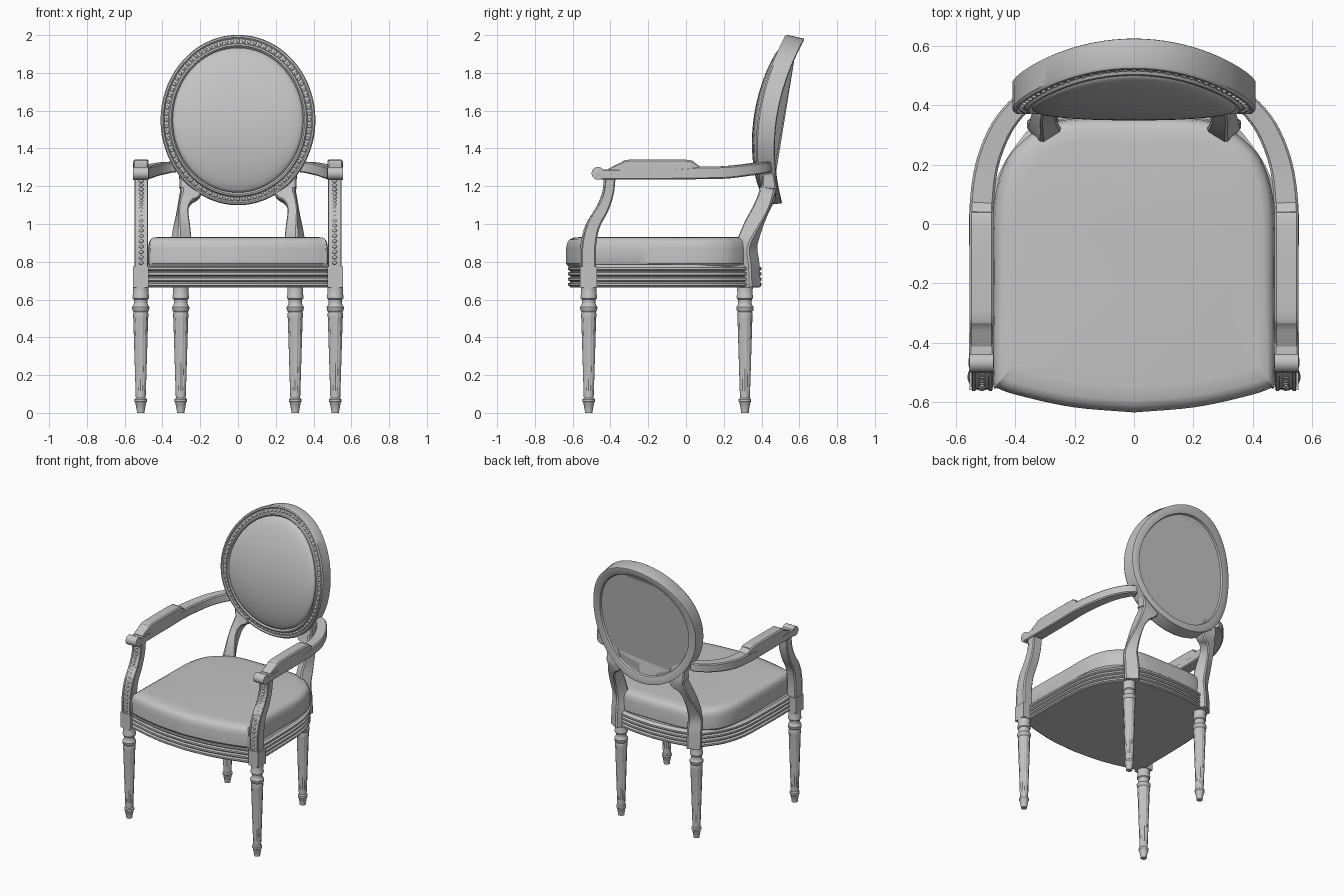
import bpy, bmesh, math
from mathutils import Vector, Matrix

if "Cube" in bpy.data.objects:
    bpy.data.objects.remove(bpy.data.objects["Cube"])

GREY = (0.55, 0.55, 0.55, 1)
mat = bpy.data.materials.new("plain_grey")
mat.use_nodes = True
mat.diffuse_color = GREY
mat.node_tree.nodes["Principled BSDF"].inputs["Base Color"].default_value = GREY
SIDES = ((1, "left"), (-1, "right"))


def finish(name, bm, angle=35):
    bmesh.ops.recalc_face_normals(bm, faces=bm.faces)
    mesh = bpy.data.meshes.new(name)
    bm.to_mesh(mesh)
    bm.free()
    mesh.materials.append(mat)
    ob = bpy.data.objects.new(name, mesh)
    bpy.context.collection.objects.link(ob)
    bpy.ops.object.select_all(action='DESELECT')
    ob.select_set(True)
    bpy.context.view_layer.objects.active = ob
    bpy.ops.object.shade_smooth_by_angle(angle=math.radians(angle))


def loft(name, rings, caps=True, wrap=False, angle=35):
    """Skin a list of equal closed rings."""
    bm = bmesh.new()
    vr = [[bm.verts.new(p) for p in ring] for ring in rings]
    n = len(vr[0])
    pairs = list(zip(vr, vr[1:])) + ([(vr[-1], vr[0])] if wrap else [])
    for a, b in pairs:
        for i in range(n):
            j = (i + 1) % n
            bm.faces.new((a[i], a[j], b[j], b[i]))
    if caps:
        bm.faces.new(vr[0])
        bm.faces.new(vr[-1])
    finish(name, bm, angle)


def smooth(points, steps=4):
    """Catmull-Rom curve through points of any dimension."""
    P = [Vector(p) for p in points]
    P = [P[0] * 2 - P[1]] + P + [P[-1] * 2 - P[-2]]
    out = []
    for a, b, c, d in zip(P, P[1:], P[2:], P[3:]):
        for k in range(steps):
            t = k / steps
            out.append(b + (c - a) * (t / 2) + (a * 2 - b * 5 + c * 4 - d) * (t * t / 2)
                       + (b * 3 - a - c * 3 + d) * (t ** 3 / 2))
    return out + [P[-2]]


def sweep(name, stations, ref, s=1, steps=4, bevel=0.22):
    """Bevelled bar; each station is x, y, z, half width, half height, twist."""
    st = smooth(stations, steps)
    rings = []
    for i, q in enumerate(st):
        c = Vector(q[:3])
        t = Vector(st[min(i + 1, len(st) - 1)][:3]) - Vector(st[max(i - 1, 0)][:3])
        t.normalize()
        side = t.cross(Vector(ref)).normalized()
        up = side.cross(t)
        w, h, tw = q[3], q[4], q[5]
        b = bevel * min(w, h)
        ring = []
        for u, v in ((w, h - b), (w - b, h), (b - w, h), (-w, h - b),
                     (-w, b - h), (b - w, -h), (w - b, -h), (w, b - h)):
            u, v = u * math.cos(tw) - v * math.sin(tw), u * math.sin(tw) + v * math.cos(tw)
            p = c + side * u + up * v
            ring.append((s * p.x, p.y, p.z))
        rings.append(ring)
    loft(name, rings)


def beads(name, spots, size):
    bm = bmesh.new()
    for p in spots:
        bmesh.ops.create_icosphere(bm, subdivisions=1, radius=1,
                                   matrix=Matrix.Translation(p) @ Matrix.Diagonal((*size, 1)))
    finish(name, bm, 60)


# Seat: mirrored outlines stacked with a stepped inset
def seat_stack(name, half, profile):
    pts = smooth(half, 5)
    loop = pts + [Vector((-p.x, p.y)) for p in reversed(pts[1:-1])]
    loft(name, [[(*(p * (1 - inset / p.length)), z) for p in loop] for z, inset in profile])


rail = [(0, -.625), (.2, -.61), (.38, -.57), (.49, -.53), (.505, -.45), (.505, -.2),
        (.495, .02), (.455, .17), (.39, .275), (.32, .345), (.18, .385), (0, .4)]
ridges = [(.665, .012)]
for k in range(4):
    z = .668 + k * .028
    ridges += [(z, .012), (z + .006, 0), (z + .018, 0), (z + .024, .014)]
seat_stack("seat_rail", rail, ridges + [(.785, .02)])

cushion = [(0, -.635), (.2, -.618), (.36, -.585), (.455, -.555), (.475, -.52), (.475, -.2),
           (.472, .06), (.437, .2), (.38, .275), (.3, .33), (.2, .355), (0, .36)]
seat_stack("seat_cushion", cushion,
           [(.775, .012), (.79, 0), (.87, 0), (.9, .006), (.918, .018), (.928, .04), (.932, .09)])


# Oval back: bowed from top to bottom, d is depth towards the front
def back_point(u, v, d):
    bow = v + .145
    return Vector((u, .47 + .47 * bow * bow - d, 1.545 + v + .4 * bow * d))


def oval(inset, d, n=72, t=1):
    return [back_point(t * (.41 - inset) * math.cos(math.tau * k / n),
                       t * (.435 - inset) * math.sin(math.tau * k / n), d) for k in range(n)]


frame = [(0, .004), (0, .092), (.006, .1), (.014, .1), (.02, .09), (.042, .09), (.048, .099),
         (.056, .099), (.062, .085), (.072, .07), (.072, .012), (.06, .012), (.054, 0), (.006, 0)]
loft("back_oval_frame", [oval(i, d) for i, d in frame], caps=False, wrap=True)
beads("back_frame_carving", oval(.031, .091, 80), (.011, .008, .011))
loft("back_cushion", [oval(.064, .085 + .038 * (1 - t * t) ** .35, t=t)
                      for t in (1, .99, .96, .9, .8, .65, .5, .35, .2, .05)], angle=60)
loft("back_panel", [oval(.064, .01, t=t) for t in (1, .75, .5, .25, .03)], angle=60)


# Turned leg with flutes between the collar and the foot
def leg(name, x, y):
    profile = [(0, .02), (.012, .021), (.055, .029), (.06, .033), (.072, .033), (.078, .026),
               (.1, .027), (.12, .028), (.5, .04), (.525, .041), (.535, .038), (.542, .044),
               (.56, .046), (.572, .038), (.585, .035), (.6, .037), (.606, .043), (.62, .044),
               (.628, .04), (.668, .042)]
    rings = []
    for z, r in profile:
        fluted = .11 < z < .51
        ring = []
        for k in range(36):
            a = math.tau * k / 36
            q = r * (.86 if fluted and k % 3 == 0 else 1)
            ring.append((x + q * math.cos(a), y + q * math.sin(a), z))
        rings.append(ring)
    loft(name, rings)


# Scrolled hand grip: a short lathe along x
def scroll(name, x, y, z):
    ends = [(.012, .043), (.022, .041), (.034, .041)]
    stations = [(-w, r) for r, w in ends] + [(w, r) for r, w in reversed(ends)]
    turns = [math.tau * k / 20 for k in range(20)]
    loft(name, [[(x + w, y + r * math.cos(a), z + r * math.sin(a)) for a in turns]
                for w, r in stations])


upright = [(.512, -.515, .765, .036, .04, 0), (.512, -.515, .88, .036, .039, 0),
           (.512, -.492, .99, .035, .036, 0), (.512, -.442, 1.08, .035, .032, 0),
           (.512, -.411, 1.16, .035, .028, 0), (.512, -.4, 1.25, .036, .028, 0)]
post = [(.3, .335, .665, .05, .045, .6), (.3, .33, .78, .05, .045, .6),
        (.3, .322, .88, .046, .043, .6), (.299, .352, .98, .034, .044, .4),
        (.294, .393, 1.07, .027, .042, .1), (.276, .42, 1.13, .036, .042, 0),
        (.248, .437, 1.18, .062, .042, 0), (.258, .438, 1.25, .055, .034, 0),
        (.29, .43, 1.32, .03, .03, 0)]
arm = [(.514, -.465, 1.262, .042, .027, 0), (.514, -.33, 1.262, .041, .026, 0),
       (.514, -.1, 1.263, .041, .027, 0), (.513, .06, 1.27, .041, .033, 0),
       (.495, .2, 1.273, .039, .033, 0), (.448, .32, 1.286, .037, .031, 0),
       (.385, .4, 1.298, .034, .03, 0), (.34, .425, 1.302, .029, .028, 0)]
pad = [(.514, -.41, 1.28, .036, .012, 0), (.514, -.33, 1.3, .04, .03, 0),
       (.514, -.29, 1.305, .041, .036, 0), (.514, -.01, 1.305, .041, .036, 0),
       (.514, .03, 1.3, .04, .03, 0), (.512, .07, 1.285, .036, .016, 0)]

for s, side in SIDES:
    leg(f"front_leg_{side}", s * .515, -.515)
    leg(f"back_leg_{side}", s * .303, .312)

    # Square corner block over the front leg
    bm = bmesh.new()
    bmesh.ops.create_cube(bm, size=1, matrix=Matrix.Translation((s * .515, -.515, .72))
                          @ Matrix.Diagonal((.08, .09, .11, 1)))
    finish(f"corner_block_{side}", bm)

    # Arm support with raised edges and carved beads on its front
    sweep(f"arm_support_{side}", upright, (0, 1, 0), s)
    for e, edge in ((-.028, "inner"), (.028, "outer")):
        sweep(f"support_{edge}_edge_{side}",
              [(x + e, y - h - .001, z, .006, .005, 0) for x, y, z, w, h, t in upright],
              (0, 1, 0), s)
    spots = [(s * q[0], q[1] - q[4], q[2]) for q in smooth(upright, 4)[1:-1]]
    beads(f"support_carving_{side}", spots, (.014, .007, .011))

    # Back post, arm, arm pad and hand grip
    sweep(f"back_post_{side}", post, (0, 1, 0), s)
    sweep(f"arm_{side}", arm, (0, 0, 1), s)
    sweep(f"arm_pad_{side}", pad, (0, 0, 1), s, steps=3)
    scroll(f"arm_scroll_{side}", s * .514, -.466, 1.268)
